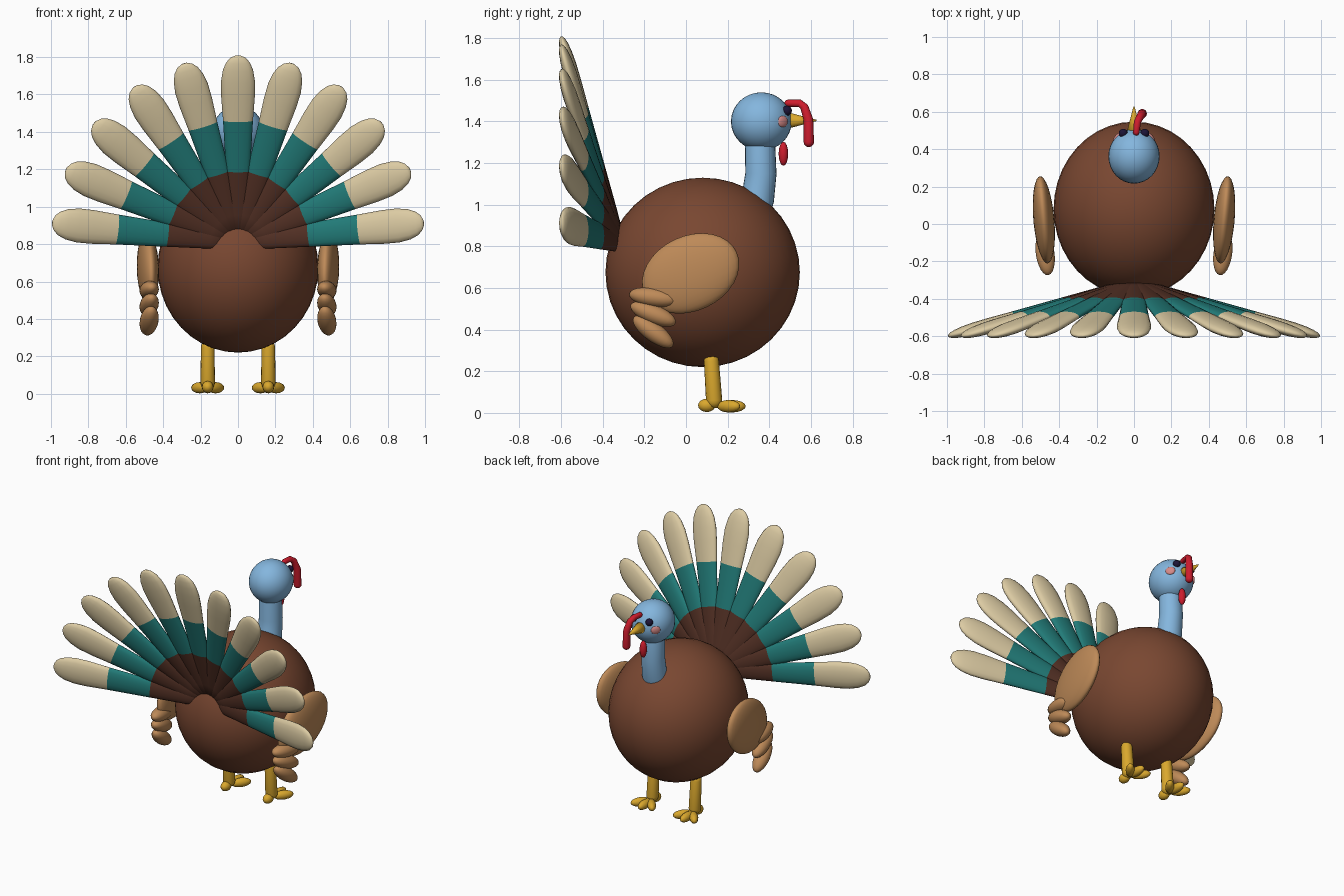
import bpy, bmesh, math
from mathutils import Vector

if "Cube" in bpy.data.objects:
    bpy.data.objects.remove(bpy.data.objects["Cube"])


def material(name, r, g, b):
    m = bpy.data.materials.new(name)
    m.diffuse_color = [*(((c / 255 + 0.055) / 1.055) ** 2.4 for c in (r, g, b)), 1]
    m.use_nodes = True
    m.node_tree.nodes["Principled BSDF"].inputs["Base Color"].default_value = m.diffuse_color
    return m


BROWN = material("body brown", 121, 71, 49)
DARK = material("feather dark brown", 84, 49, 37)
TEAL = material("feather teal", 34, 124, 121)
CREAM = material("feather cream", 220, 203, 163)
TAN = material("wing tan", 190, 138, 88)
BLUE = material("head blue", 132, 182, 222)
YELLOW = material("leg yellow", 218, 168, 45)
RED = material("wattle red", 205, 28, 45)
PINK = material("cheek pink", 214, 138, 136)
NAVY = material("eye navy", 28, 20, 55)


def finish(name, bm, *mats):
    bmesh.ops.recalc_face_normals(bm, faces=bm.faces)
    for f in bm.faces:
        f.smooth = True
    me = bpy.data.meshes.new(name)
    bm.to_mesh(me)
    bm.free()
    for m in mats:
        me.materials.append(m)
    ob = bpy.data.objects.new(name, me)
    bpy.context.collection.objects.link(ob)
    return ob


def ellipsoid(name, loc, radii, mat, rot=(0, 0, 0), seg=24):
    bm = bmesh.new()
    bmesh.ops.create_uvsphere(bm, u_segments=seg, v_segments=seg // 2, radius=1)
    bmesh.ops.scale(bm, vec=radii, verts=bm.verts)
    ob = finish(name, bm, mat)
    ob.location = loc
    ob.rotation_euler = [math.radians(a) for a in rot]
    return ob


def loft(name, rings, mats, mat_of=lambda i: 0, sides=16):
    """Rings are (centre, half axis a, half axis b)."""
    bm = bmesh.new()
    loops = []
    for c, a, b in rings:
        angles = [2 * math.pi * k / sides for k in range(sides)]
        loops.append([bm.verts.new(c + a * math.cos(t) + b * math.sin(t)) for t in angles])
    for i, (p, q) in enumerate(zip(loops, loops[1:])):
        for k in range(sides):
            n = (k + 1) % sides
            bm.faces.new((p[k], p[n], q[n], q[k])).material_index = mat_of(i)
    bm.faces.new(loops[0])
    bm.faces.new(loops[-1]).material_index = mat_of(len(loops) - 2)
    return finish(name, bm, *mats)


def tube(name, pts, radii, mat, sides=16):
    """Tube through points, with rounded ends."""
    pts = [Vector(p) for p in pts]
    rings = []
    for i, (p, r) in enumerate(zip(pts, radii)):
        d = (pts[min(i + 1, len(pts) - 1)] - pts[max(i - 1, 0)]).normalized()
        a = Vector((1, 0, 0))
        a = (a - d * a.dot(d)).normalized()
        b = d.cross(a)
        dome = [(math.sin(t), math.cos(t)) for t in (0.35, 0.8, 1.2)]
        ring = [(p, a * r, b * r)]
        if i == 0:
            ring = [(p - d * r * c, a * r * s, b * r * s) for s, c in dome] + ring
        elif i == len(pts) - 1:
            ring += [(p + d * r * c, a * r * s, b * r * s) for s, c in reversed(dome)]
        rings += ring
    return loft(name, rings, [mat], sides=sides)


# Body, neck and head
ellipsoid("body", (0, 0.08, 0.675), (0.43, 0.467, 0.455), BROWN, seg=40)
tube("neck", [(0, 0.31, 0.93), (0, 0.345, 1.03), (0, 0.36, 1.15), (0, 0.355, 1.32)],
     [0.085, 0.079, 0.075, 0.072], BLUE, 24)
ellipsoid("head", (0, 0.362, 1.4), (0.137, 0.146, 0.14), BLUE, seg=32)

# Beak
bm = bmesh.new()
bmesh.ops.create_cone(bm, cap_ends=True, segments=20, radius1=0.042, radius2=0.003, depth=0.15)
beak = finish("beak", bm, YELLOW)
beak.location = (0, 0.553, 1.405)
beak.rotation_euler = (-math.pi / 2, 0, 0)

# Snood draped over the beak, and throat wattle
tube("snood", [(0.012, 0.49, 1.488), (0.018, 0.545, 1.488), (0.03, 0.568, 1.47),
               (0.042, 0.588, 1.41), (0.044, 0.59, 1.302)],
     [0.017, 0.019, 0.02, 0.023, 0.025], RED)
ellipsoid("wattle", (0, 0.468, 1.245), (0.024, 0.023, 0.058), RED, seg=16)

# Tail: eleven feathers fanned out on a shallow cone, banded by length
PROFILE = [(0, 0.03), (0.15, 0.05), (0.38, 0.064), (0.65, 0.08), (0.78, 0.09), (0.86, 0.091),
           (0.92, 0.081), (0.96, 0.064), (0.985, 0.042), (0.998, 0.015)]
for k in range(-5, 6):
    t = math.radians(16.8 * k)
    out = Vector((math.sin(t), 0, math.cos(t)))
    wide = Vector((math.cos(t), 0, -math.sin(t)))
    thick = (Vector((0, 1, 0)) + out * 0.3).normalized()
    rings = [(Vector((0, -0.3 - 0.3 * r, 0.81)) + out * r, wide * w, thick * w * 0.35)
             for r, w in PROFILE]
    loft(f"tail_feather_{k + 6}", rings, [DARK, TEAL, CREAM],
         lambda i: 0 if i < 2 else 1 if i < 3 else 2)

for side, s in (("right", 1), ("left", -1)):
    # Eyes and cheeks
    ellipsoid(f"{side}_eye", (s * 0.058, 0.485, 1.452), (0.024, 0.024, 0.024), NAVY, seg=16)
    ellipsoid(f"{side}_cheek", (s * 0.092, 0.463, 1.4), (0.012, 0.032, 0.028), PINK,
              (0, 0, s * 38), 16)

    # Wing with three trailing feathers
    ellipsoid(f"{side}_wing", (s * 0.482, 0.022, 0.67), (0.056, 0.245, 0.18), TAN,
              (25, 0, -s * 5), 32)
    for i, (z, tilt) in enumerate([(0.555, -8), (0.475, -22), (0.39, -36)]):
        ellipsoid(f"{side}_wing_feather_{i + 1}", (s * 0.475, -0.158, z), (0.05, 0.118, 0.046),
                  TAN, (tilt, 0, -s * 8))

    # Leg and foot: three front toes and a back toe
    tube(f"{side}_leg", [(s * 0.162, 0.122, 0.25), (s * 0.162, 0.135, 0.06)],
         [0.036, 0.039], YELLOW)
    ellipsoid(f"{side}_back_toe", (s * 0.162, 0.1, 0.036), (0.031, 0.042, 0.032), YELLOW, seg=16)
    for i, a in enumerate((-38, 0, 38)):
        t = math.radians(a)
        ellipsoid(f"{side}_front_toe_{i + 1}",
                  (s * 0.162 + 0.068 * math.sin(t), 0.15 + 0.07 * math.cos(t), 0.032),
                  (0.028, 0.067, 0.03), YELLOW, (0, 0, -a), 16)
